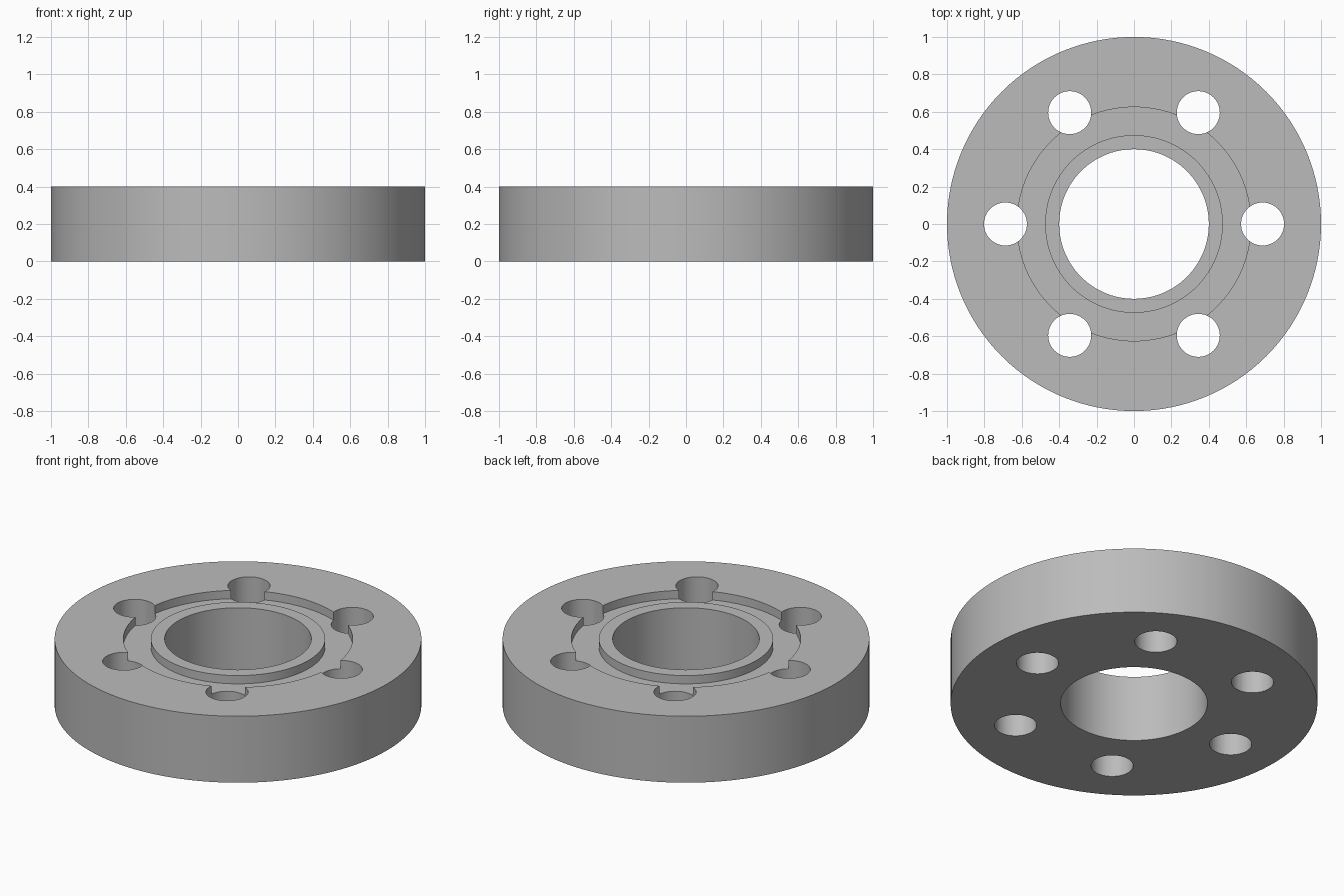
import bpy
import bmesh
from math import cos, sin, pi, radians

SEGMENTS = 128
HEIGHT = 0.4
GROOVE_FLOOR = 0.35
HOLE_RADIUS = 0.115
BOLT_CIRCLE = 0.6875

cube = bpy.data.objects.get("Cube")
if cube:
    bpy.data.objects.remove(cube, do_unlink=True)

# Plain grey metal
grey = bpy.data.materials.new("grey metal")
grey.use_nodes = True
grey.diffuse_color = (0.5, 0.5, 0.5, 1)
grey.node_tree.nodes["Principled BSDF"].inputs["Base Color"].default_value = (0.5, 0.5, 0.5, 1)


def add_object(name, bm):
    bmesh.ops.recalc_face_normals(bm, faces=bm.faces)
    mesh = bpy.data.meshes.new(name)
    bm.to_mesh(mesh)
    bm.free()
    mesh.materials.append(grey)
    obj = bpy.data.objects.new(name, mesh)
    bpy.context.collection.objects.link(obj)
    return obj


# Flange ring: turned profile with a bore, raised lip and annular groove
profile = [(0.4, 0), (1, 0), (1, HEIGHT), (0.625, HEIGHT), (0.625, GROOVE_FLOOR),
           (0.475, GROOVE_FLOOR), (0.475, HEIGHT), (0.4, HEIGHT)]
bm = bmesh.new()
rings = []
for i in range(SEGMENTS):
    a = 2 * pi * i / SEGMENTS
    rings.append([bm.verts.new((r * cos(a), r * sin(a), z)) for r, z in profile])
for i, ring in enumerate(rings):
    after = rings[(i + 1) % SEGMENTS]
    for j in range(len(profile)):
        k = (j + 1) % len(profile)
        bm.faces.new((ring[j], after[j], after[k], ring[k]))
flange = add_object("flange_ring", bm)

# Bolt holes: six through cylinders on a bolt circle
bm = bmesh.new()
for i in range(6):
    a = radians(60 * i)
    made = bmesh.ops.create_cone(bm, cap_ends=True, segments=48, radius1=HOLE_RADIUS,
                                 radius2=HOLE_RADIUS, depth=1)
    bmesh.ops.translate(bm, verts=made["verts"],
                        vec=(BOLT_CIRCLE * cos(a), BOLT_CIRCLE * sin(a), HEIGHT / 2))
cutter = add_object("bolt_hole_cutter", bm)

cut = flange.modifiers.new("bolt holes", "BOOLEAN")
cut.operation = "DIFFERENCE"
cut.solver = "EXACT"
cut.object = cutter

# Apply the cut, drop the cutter and smooth the round walls
bpy.ops.object.select_all(action="DESELECT")
flange.select_set(True)
bpy.context.view_layer.objects.active = flange
bpy.ops.object.modifier_apply(modifier=cut.name)
bpy.data.objects.remove(cutter, do_unlink=True)
bpy.ops.object.shade_smooth_by_angle(angle=radians(30))
